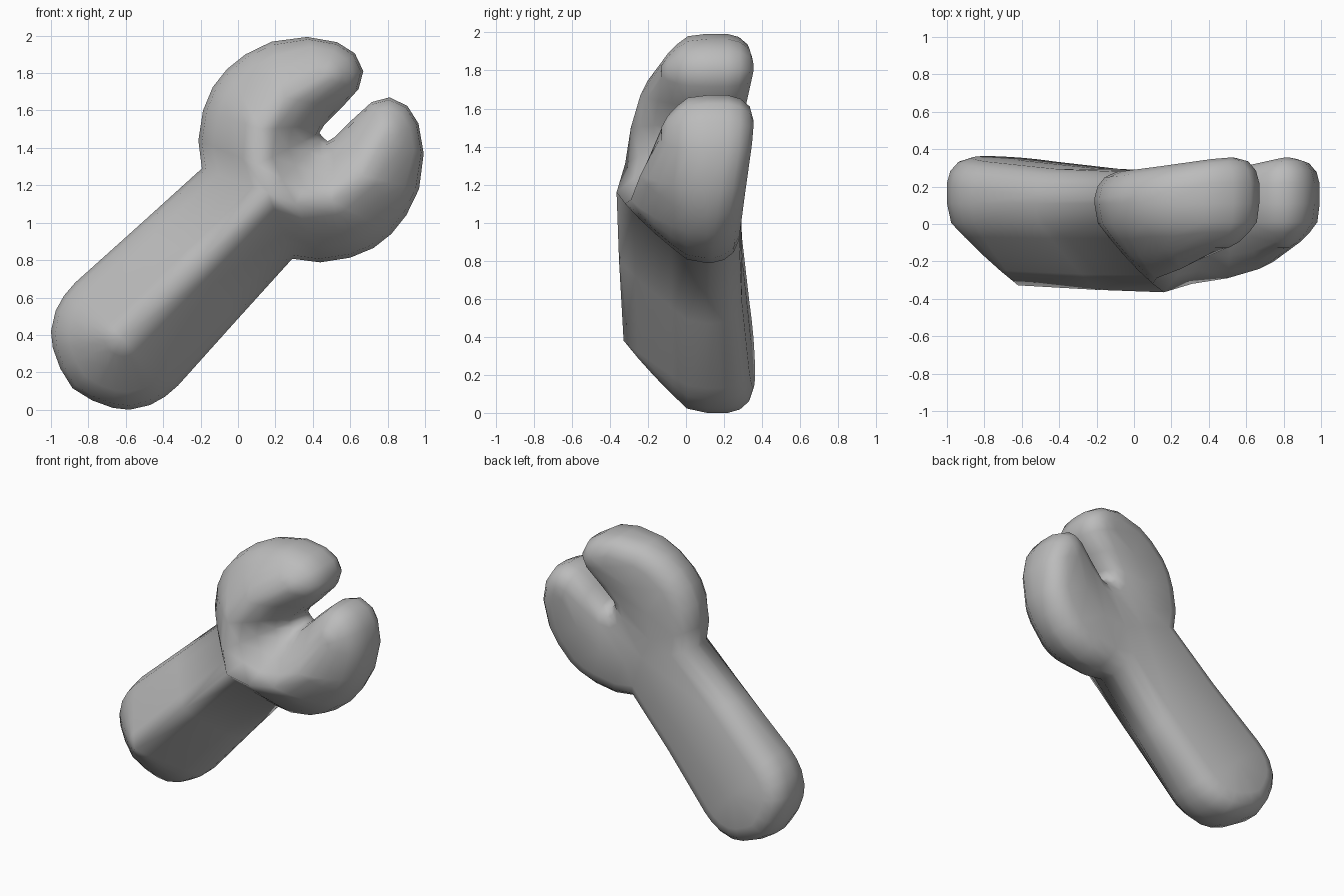
import bpy
import bmesh
from mathutils import Vector

cube = bpy.data.objects.get("Cube")
if cube:
    bpy.data.objects.remove(cube)

# Spine of the tool: x, z, front ridge depth, front bulge
spine = {
    "end": (-0.62, 0.38, -0.328, 0.015),
    "grip": (-0.2, 0.8, -0.352, 0.015),
    "neck": (0.16, 1.16, -0.365, 0.01),
    "root": (0.1, 1.31, -0.32, 0.02),
    "jaw": (0.12, 1.5, -0.29, 0.04),
    "bend": (0.25, 1.67, -0.24, 0.04),
    "tip": (0.45, 1.78, -0.135, 0.045),
}

# Half of the outline (x, z), grouped by the spine point it surrounds
outline = [
    ("end", [(-0.885, 0.115), (-0.95, 0.22), (-0.99, 0.33), (-1.0, 0.42),
             (-0.975, 0.53), (-0.93, 0.61), (-0.87, 0.68)]),
    ("grip", [(-0.53, 0.985)]),
    ("neck", [(-0.193, 1.29)]),
    ("root", [(-0.212, 1.44)]),
    ("jaw", [(-0.187, 1.6), (-0.135, 1.725), (-0.06, 1.82)]),
    ("bend", [(0.04, 1.9), (0.18, 1.968)]),
    ("tip", [(0.37, 1.993), (0.53, 1.965), (0.625, 1.905), (0.67, 1.81), (0.645, 1.715)]),
    ("bend", [(0.55, 1.61)]),
    ("jaw", [(0.46, 1.52)]),
    ("root", [(0.435, 1.48)]),
    ("neck", [(0.455, 1.455)]),
]


def back_depth(x, z):
    """Back face, dipping at the neck and rising to both ends."""
    s = x + z - 1.3
    return min(0.37, 0.285 + (0.024 if s < 0 else 0.07) * s * s)


def section(name, x, z):
    """Points from the front ridge, around the side, to the back centre."""
    sx, sz, front, bulge = spine[name]
    reach = Vector((x - sx, z - sz)).length
    rows = [(f, front + (0.03 - front) * f - bulge * 4 * f * (1 - f))
            for f in (0, 0.25, 0.5, 0.75, 0.94)]
    rows.append((1, 0.11))
    points = [Vector((sx + (x - sx) * f, y, sz + (z - sz) * f)) for f, y in rows]
    # Rounded back rim, the same width all round
    for inset, drop in ((0, 0.15), (0.018, 0.085), (0.06, 0.035), (0.13, 0.006), (reach, 0)):
        f = 1 - inset / reach
        px, pz = sx + (x - sx) * f, sz + (z - sz) * f
        points.append(Vector((px, back_depth(px, pz) - drop, pz)))
    return points


def mirrored(p):
    """Reflect across the tool's sloping centre line."""
    return Vector((p.z - 1, p.y, p.x + 1))


# Skin each half between neighbouring sections, then join the halves
bm = bmesh.new()
columns = [section(name, x, z) for name, points in outline for x, z in points]
for flip in (False, True):
    grid = [[bm.verts.new(mirrored(p) if flip else p) for p in col] for col in columns]
    for a, b in zip(grid, grid[1:]):
        for i in range(len(a) - 1):
            bm.faces.new((a[i], a[i + 1], b[i + 1], b[i]))
bmesh.ops.remove_doubles(bm, verts=bm.verts, dist=0.002)
bmesh.ops.dissolve_degenerate(bm, edges=bm.edges, dist=0.0005)
bmesh.ops.recalc_face_normals(bm, faces=bm.faces)
for face in bm.faces:
    face.smooth = True

mesh = bpy.data.meshes.new("wrench")
bm.to_mesh(mesh)
bm.free()
wrench = bpy.data.objects.new("wrench", mesh)
bpy.context.collection.objects.link(wrench)

# Plain grey metal
grey = bpy.data.materials.new("grey_metal")
grey.use_nodes = True
grey.diffuse_color = (0.5, 0.5, 0.5, 1)
grey.node_tree.nodes["Principled BSDF"].inputs["Base Color"].default_value = grey.diffuse_color
mesh.materials.append(grey)
